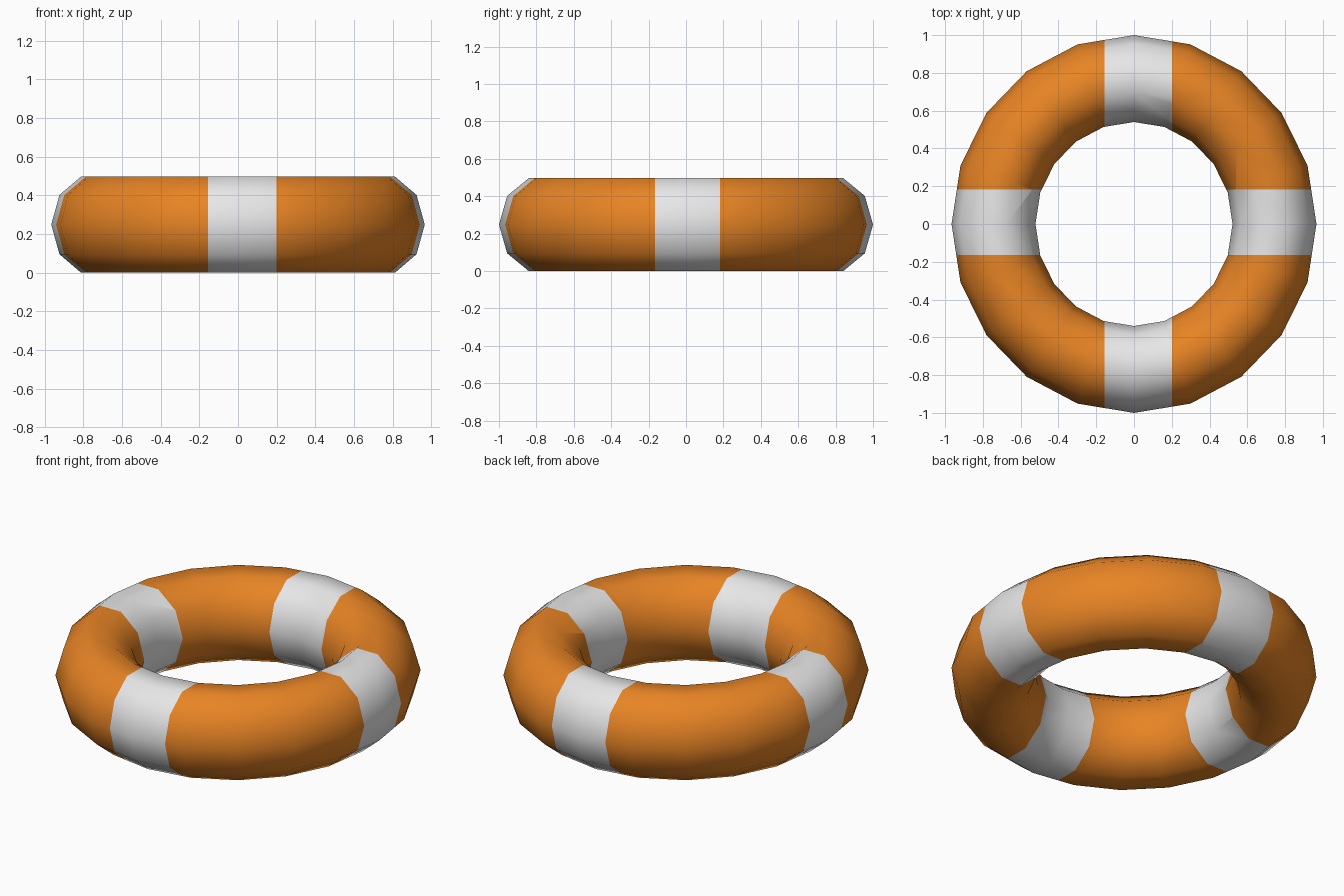
import bpy, bmesh, math
from mathutils import Vector

if "Cube" in bpy.data.objects:
    bpy.data.objects.remove(bpy.data.objects["Cube"])

def mat(name, col):
    m = bpy.data.materials.new(name)
    m.diffuse_color = (*col, 1)
    m.use_nodes = True
    m.node_tree.nodes["Principled BSDF"].inputs["Base Color"].default_value = m.diffuse_color
    return m

# slightly oval ring: 20 segments around, 10-sided tube
N, M = 20, 10
R, r, rz, zc, sx = 0.77, 0.23, 0.261, 0.2515, 0.966
bm = bmesh.new()
rings = []
for i in range(N):
    a = 2 * math.pi * i / N
    ring = []
    for j in range(M):
        b = 2 * math.pi * j / M
        d = R + r * math.cos(b)
        ring.append(bm.verts.new((sx * d * math.cos(a), d * math.sin(a), zc + rz * math.sin(b))))
    rings.append(ring)
for i in range(N):
    p, q = rings[i], rings[(i + 1) % N]
    for j in range(M):
        k = (j + 1) % M
        bm.faces.new((p[j], q[j], q[k], p[k]))

# cut straight stripe borders
X0, X1, Y0, Y1 = -0.155, 0.2, -0.165, 0.182
for co, no in (((X0, 0, 0), (1, 0, 0)), ((X1, 0, 0), (1, 0, 0)),
               ((0, Y0, 0), (0, 1, 0)), ((0, Y1, 0), (0, 1, 0))):
    bmesh.ops.bisect_plane(bm, geom=bm.verts[:] + bm.edges[:] + bm.faces[:], dist=1e-5,
                           plane_co=Vector(co), plane_no=Vector(no))
bmesh.ops.recalc_face_normals(bm, faces=bm.faces[:])

# white stripes between the borders, orange elsewhere
for f in bm.faces:
    c = f.calc_center_median()
    f.material_index = int(X0 < c.x < X1 or Y0 < c.y < Y1)
    f.smooth = True

# rest the ring on the ground
low = min(v.co.z for v in bm.verts)
bmesh.ops.translate(bm, verts=bm.verts[:], vec=(0, 0, -low))

me = bpy.data.meshes.new("life_ring")
bm.to_mesh(me)
bm.free()
me.materials.append(mat("orange", (0.80, 0.23, 0.018)))
me.materials.append(mat("white", (0.80, 0.80, 0.80)))
ob = bpy.data.objects.new("life_ring", me)
bpy.context.collection.objects.link(ob)
